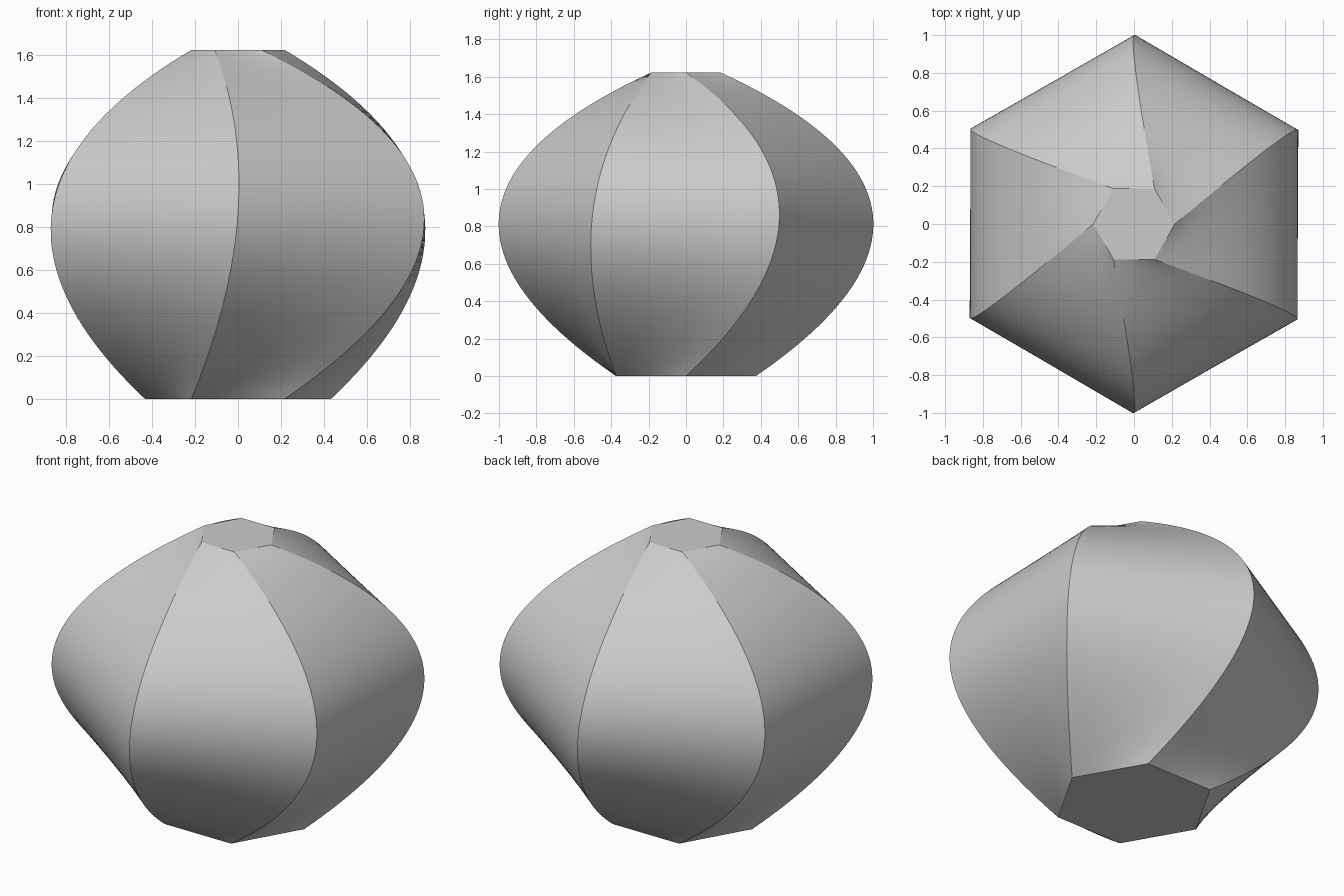
import bpy
import bmesh
from math import cos, sin, radians
from mathutils import Vector

cube = bpy.data.objects.get("Cube")
if cube:
    bpy.data.objects.remove(cube, do_unlink=True)

UNIT = 0.2162
SIDES = 6
ROWS = 48      # rows up the loft
COLS = 6       # subdivisions across each panel


def hexagon(radius, height, turn):
    """Corners of a regular hexagon, turned about z."""
    corners = []
    for i in range(SIDES):
        a = radians(360 / SIDES * i + turn)
        corners.append(Vector((radius * cos(a), radius * sin(a), height)) * UNIT)
    return corners


def ridge(low, mid, high):
    """Parabolic arc through three points."""
    points = []
    for row in range(ROWS + 1):
        t = row / ROWS
        points.append(low * (1 - t) * (1 - 2 * t)
                      + mid * 4 * t * (1 - t)
                      + high * t * (2 * t - 1))
    return points


# Three hexagonal sections: base, widest (turned half a side), and top
base = hexagon(2, 0, 0)
belly = hexagon(4 / cos(radians(30)), 4, 30)
crown = hexagon(1, 7.5, 0)
ridges = [ridge(*pts) for pts in zip(base, belly, crown)]

# Rings of the lofted body
bm = bmesh.new()
rings = []
for row in range(ROWS + 1):
    ring = []
    for i in range(SIDES):
        a, b = ridges[i][row], ridges[(i + 1) % SIDES][row]
        ring += [bm.verts.new(a.lerp(b, c / COLS)) for c in range(COLS)]
    rings.append(ring)

# Curved side panels
count = SIDES * COLS
for lower, upper in zip(rings, rings[1:]):
    for j in range(count):
        k = (j + 1) % count
        bm.faces.new((lower[j], lower[k], upper[k], upper[j])).smooth = True

# Flat end caps
bm.faces.new(rings[0][::-1])
bm.faces.new(rings[-1])

# Sharp ridges and rims
for lower, upper in zip(rings, rings[1:]):
    for j in range(0, count, COLS):
        bm.edges.get((lower[j], upper[j])).smooth = False
for ring in (rings[0], rings[-1]):
    for j in range(count):
        bm.edges.get((ring[j], ring[(j + 1) % count])).smooth = False

mesh = bpy.data.meshes.new("twisted_hexagonal_body")
bm.to_mesh(mesh)
bm.free()
body = bpy.data.objects.new("twisted_hexagonal_body", mesh)
bpy.context.collection.objects.link(body)

# Plain grey material
grey = bpy.data.materials.new("light_grey")
grey.use_nodes = True
colour = (0.6, 0.6, 0.6, 1)
grey.diffuse_color = colour
grey.node_tree.nodes["Principled BSDF"].inputs["Base Color"].default_value = colour
mesh.materials.append(grey)
